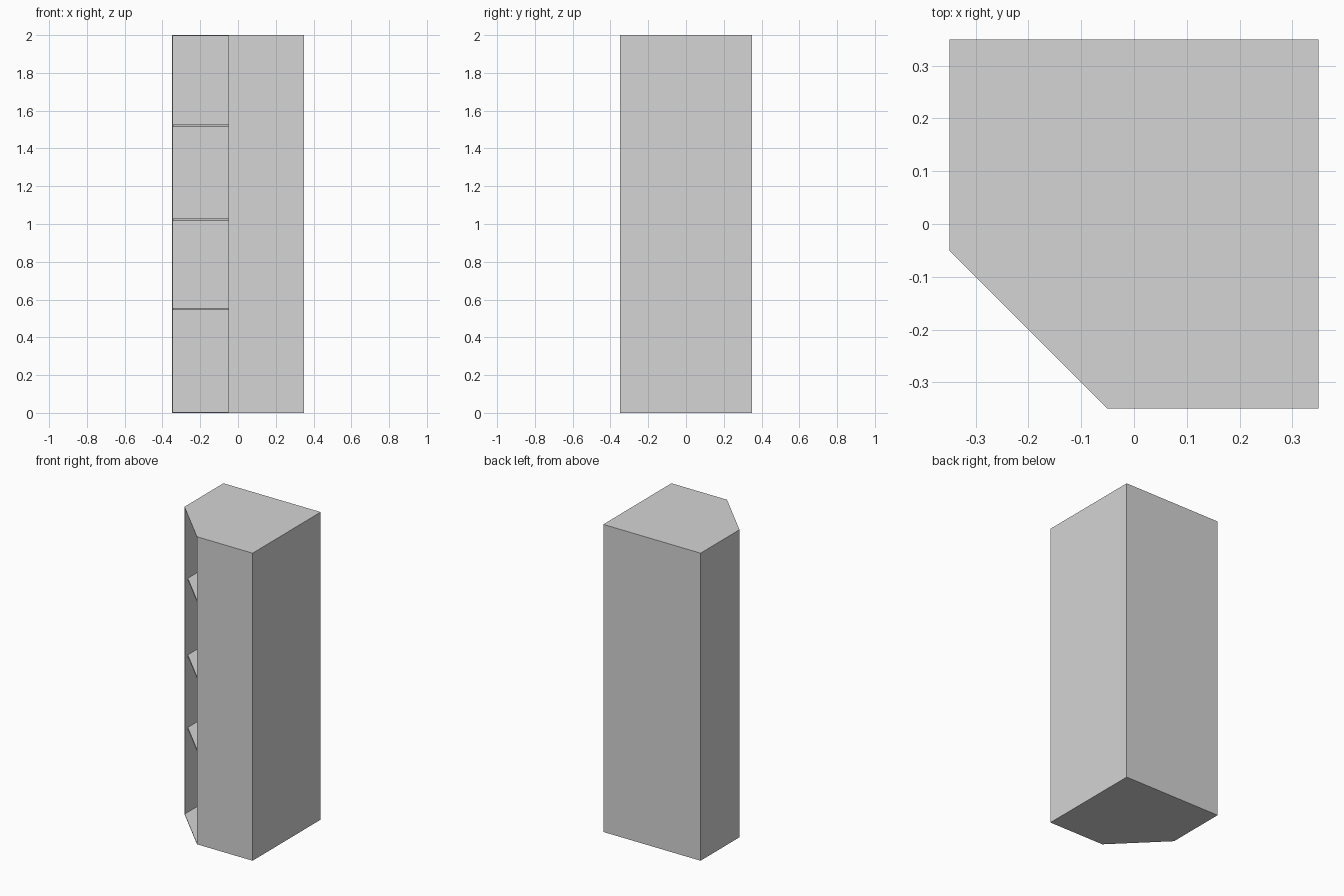
import bpy
from mathutils import Vector

cube = bpy.data.objects.get("Cube")
if cube:
    bpy.data.objects.remove(cube, do_unlink=True)

# Cabinet dimensions
HALF, CUT, HEIGHT = 0.35, -0.05, 2.0
WALL, SHELF, RECESS = 0.005, 0.012, 0.022

grey = bpy.data.materials.new("light_grey")
grey.use_nodes = True
colour = (0.66, 0.66, 0.66, 1)
grey.diffuse_color = colour
grey.node_tree.nodes["Principled BSDF"].inputs["Base Color"].default_value = colour


def prism(name, outline, bottom, top):
    """Extrude a counter-clockwise outline between two heights."""
    n = len(outline)
    verts = [Vector((x, y, z)) for z in (bottom, top) for x, y in outline]
    faces = [tuple(reversed(range(n))), tuple(range(n, 2 * n))]
    faces += [(i, (i + 1) % n, n + (i + 1) % n, n + i) for i in range(n)]
    mesh = bpy.data.meshes.new(name)
    mesh.from_pydata(verts, [], faces)
    mesh.materials.append(grey)
    obj = bpy.data.objects.new(name, mesh)
    bpy.context.collection.objects.link(obj)
    return obj


def board_outline(inset=0.0, recess=0.0):
    """Square with its front right corner cut off diagonally."""
    h, c = HALF - inset, CUT + inset + recess
    return [(c, -h), (h, -h), (h, h), (-h, h), (-h, c)]


def wall(name, x0, x1, y0, y1):
    return prism(name, [(x0, y0), (x1, y0), (x1, y1), (x0, y1)],
                 WALL, HEIGHT - WALL)


# Floor and lid close the full outline
prism("floor_panel", board_outline(), 0, WALL)
prism("lid_panel", board_outline(), HEIGHT - WALL, HEIGHT)

# Thin upright walls, leaving the diagonal open
inner = HALF - WALL
wall("front_wall", CUT, HALF, -HALF, -inner)
wall("left_wall", inner, HALF, -inner, inner)
wall("back_wall", -HALF, HALF, inner, HALF)
wall("right_wall", -HALF, -inner, CUT, inner)

# Shelves set slightly back from the opening
for number, height in enumerate((0.55, 1.022, 1.52), 1):
    prism(f"shelf_{number}", board_outline(WALL, RECESS),
          height - SHELF / 2, height + SHELF / 2)
